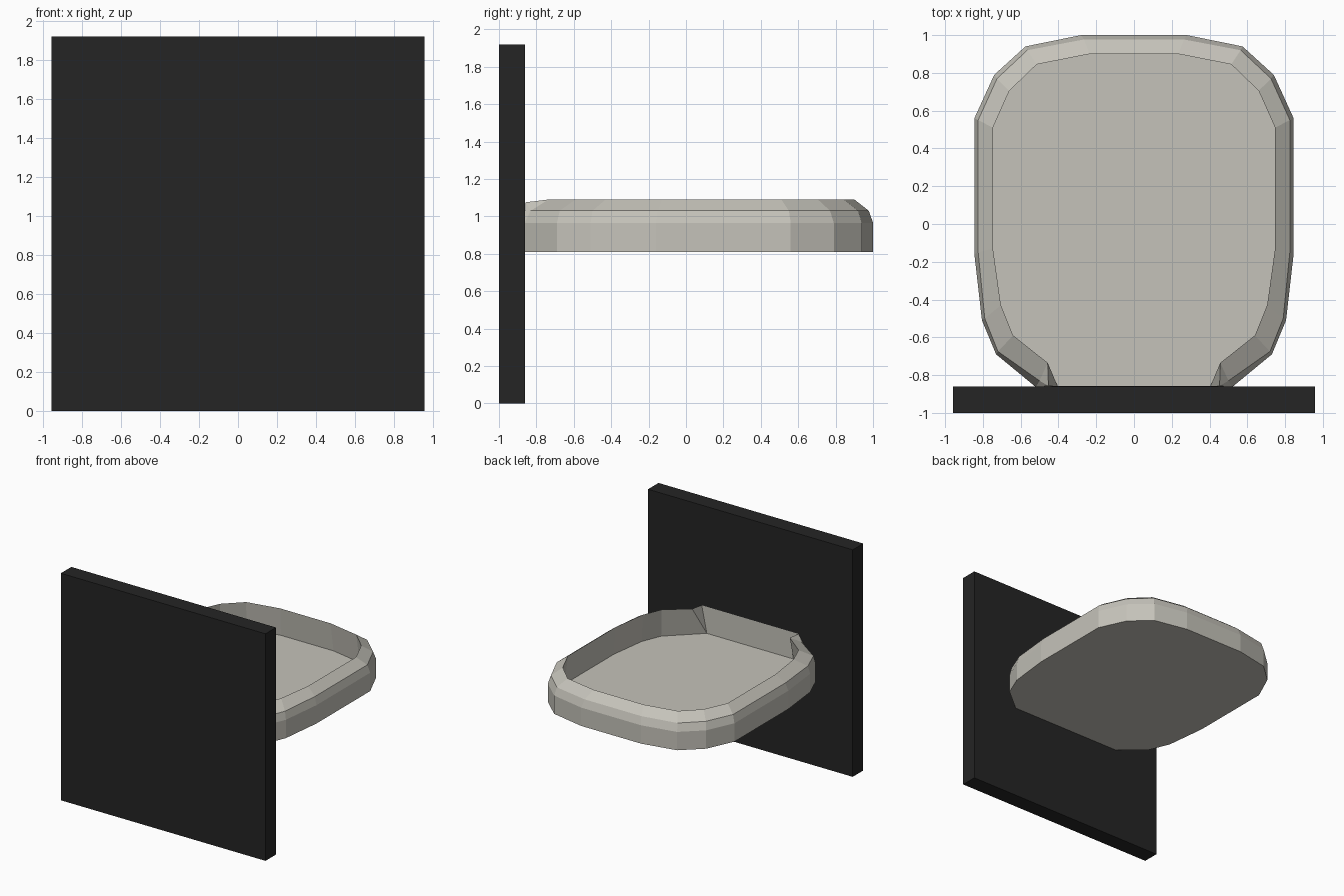
import bpy, bmesh

if "Cube" in bpy.data.objects:
    bpy.data.objects.remove(bpy.data.objects["Cube"])


def material(name, color):
    m = bpy.data.materials.new(name)
    m.diffuse_color = (*color, 1)
    m.use_nodes = True
    m.node_tree.nodes["Principled BSDF"].inputs["Base Color"].default_value = m.diffuse_color
    return m


def finish(bm, name, mat):
    bmesh.ops.recalc_face_normals(bm, faces=bm.faces)
    me = bpy.data.meshes.new(name)
    bm.to_mesh(me)
    bm.free()
    me.materials.append(mat)
    ob = bpy.data.objects.new(name, me)
    bpy.context.collection.objects.link(ob)
    return ob


black = material("near black", (0.018, 0.018, 0.018))
stone = material("warm pale grey", (0.56, 0.545, 0.49))

# Upright back board
bm = bmesh.new()
bmesh.ops.create_cube(bm, size=1)
for v in bm.verts:
    v.co.x *= 1.915
    v.co.y = v.co.y * 0.14 - 0.93
    v.co.z = (v.co.z + 0.5) * 1.92
finish(bm, "back_board", black)

# Right half outlines of the tray, from the board to the free end
outer = [(.52, -.863), (.73, -.69), (.805, -.51), (.845, -.16),
         (.845, .56), (.74, .79), (.575, .94), (.28, 1.0)]
shoulder = [(.50, -.83), (.72, -.675), (.79, -.50), (.825, -.15),
            (.825, .55), (.725, .77), (.565, .92), (.265, .977)]
rim = [(.457, -.735), (.64, -.59), (.705, -.43), (.747, -.13),
       (.747, .51), (.66, .705), (.515, .845), (.235, .90)]
floor = [(a + .25 * (c - a), b + .25 * (d - b)) for (a, b), (c, d) in zip(rim, outer)]
floor[0] = (.405, -.857)

bm = bmesh.new()


def ring(half, z):
    pts = half + [(-x, y) for x, y in reversed(half)]
    return [bm.verts.new((x, y, z)) for x, y in pts]


# Tray shell: outer wall, two rim chamfers and inner wall
rings = [ring(outer, .81), ring(outer, .965), ring(shoulder, 1.03),
         ring(rim, 1.09), ring(floor, .85)]
for a, b in zip(rings, rings[1:]):
    for i in range(len(a) - 1):
        bm.faces.new((a[i], a[i + 1], b[i + 1], b[i]))
bm.faces.new(rings[0])
bm.faces.new(rings[-1])

# Rim ends and the panel against the board
low, out, sho, top, flo = rings
corners = [bm.verts.new((s * .453, -.857, 1.075)) for s in (1, -1)]
for i, c in zip((0, -1), corners):
    for p, q in ((out, sho), (sho, top), (top, flo)):
        bm.faces.new((p[i], q[i], c))
bm.faces.new((corners[0], corners[1], flo[-1], flo[0]))
bm.faces.new((low[0], out[0], corners[0], corners[1], out[-1], low[-1]))
finish(bm, "tray", stone)
